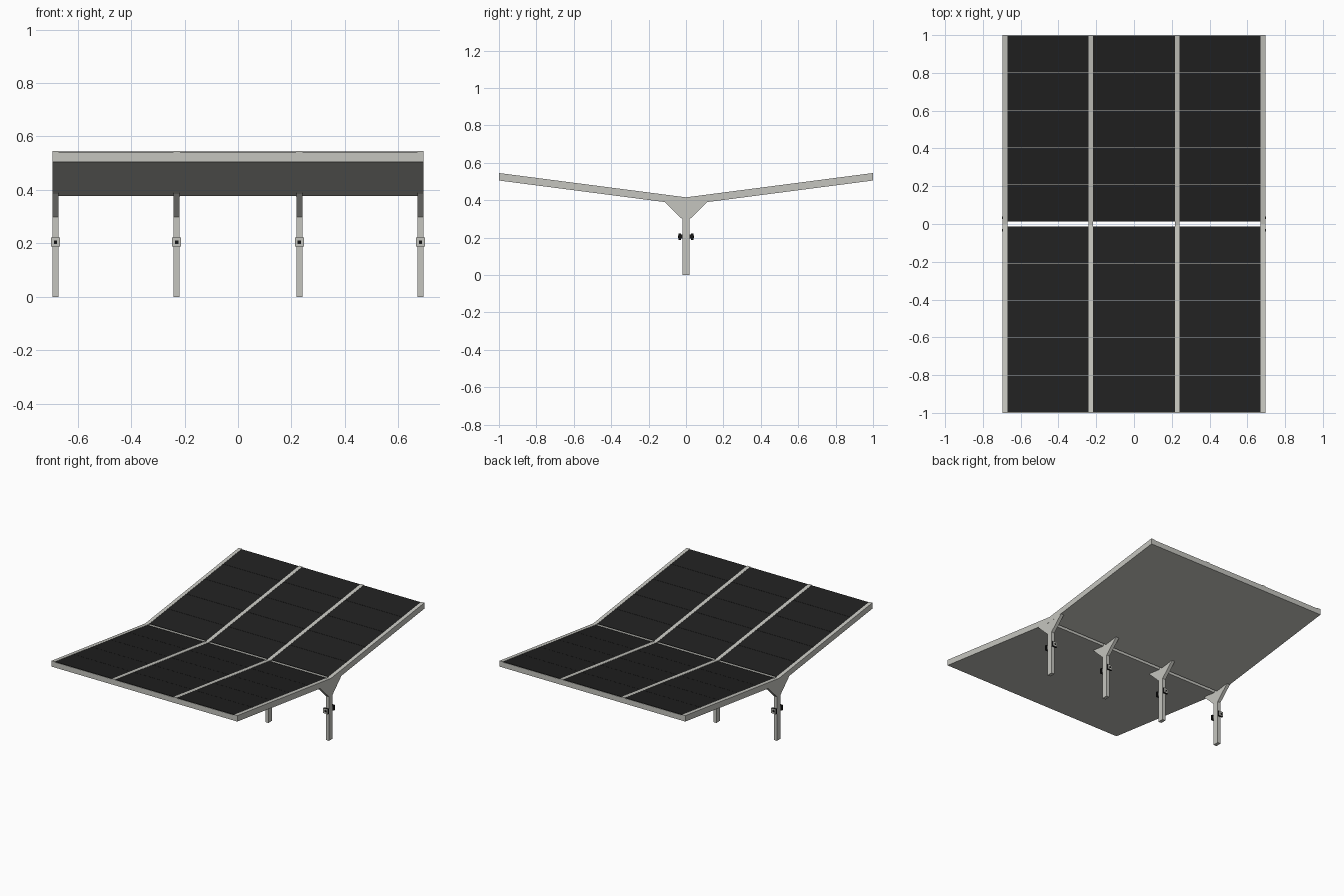
import bpy, bmesh

if "Cube" in bpy.data.objects:
    bpy.data.objects.remove(bpy.data.objects["Cube"])

def material(name, rgb):
    m = bpy.data.materials.new(name)
    m.diffuse_color = (*rgb, 1)
    m.use_nodes = True
    m.node_tree.nodes["Principled BSDF"].inputs["Base Color"].default_value = m.diffuse_color
    return m

GREY = material("light grey metal", (0.56, 0.56, 0.52))
BLACK = material("solar black", (0.015, 0.015, 0.015))
DARK = material("lamp black", (0.008, 0.008, 0.008))

HALF_X = 0.695
SLOPE = 0.13
GAP = 0.012
POSTS = (-0.683, -0.23, 0.23, 0.683)
W = 0.024          # width of posts and rails


def top(y):
    return 0.415 + SLOPE * abs(y)


def prism(name, profile, x0, x1, mat):
    """Extrude a (y, z) outline along x."""
    bm = bmesh.new()
    face = bm.faces.new([bm.verts.new((x0, y, z)) for y, z in profile])
    out = bmesh.ops.extrude_face_region(bm, geom=[face])["geom"]
    moved = [g for g in out if isinstance(g, bmesh.types.BMVert)]
    bmesh.ops.translate(bm, verts=moved, vec=(x1 - x0, 0, 0))
    bmesh.ops.recalc_face_normals(bm, faces=bm.faces)
    me = bpy.data.meshes.new(name)
    bm.to_mesh(me)
    bm.free()
    me.materials.append(mat)
    ob = bpy.data.objects.new(name, me)
    bpy.context.collection.objects.link(ob)
    return ob


def box(name, x, y0, y1, z, size, mat):
    h = size / 2
    return prism(name, [(y0, z - h), (y1, z - h), (y1, z + h), (y0, z + h)],
                 x - h, x + h, mat)


def strip(s, a, b, lo, hi):
    """Sloped strip outline from y=a to y=b, offsets measured from the roof top."""
    return [(s * a, top(a) + lo), (s * b, top(b) + lo),
            (s * b, top(b) + hi), (s * a, top(a) + hi)]


# Roof wings, with an open drainage slot along the valley
for s, side in ((-1, "front"), (1, "back")):
    prism(f"{side}_roof_wing", strip(s, GAP, 1, -0.04, -0.004),
          -HALF_X, HALF_X, GREY)
    # Solar panels: three bays of five rows with hairline seams
    step = (0.998 - GAP) / 5
    for i in range(3):
        x0, x1 = POSTS[i] + W / 2, POSTS[i + 1] - W / 2
        for r in range(5):
            a = GAP + r * step
            prism(f"{side}_solar_panel", strip(s, a, a + step - 0.0015, -0.0042, -0.001),
                  x0, x1, BLACK)

for x in POSTS:
    # V-shaped rail between the panel bays
    rail = [(-1, top(1)), (0, top(0)), (1, top(1)),
            (1, top(1) - 0.0395), (0, top(0) - 0.0395), (-1, top(1) - 0.0395)]
    prism("roof_rail", rail, x - W / 2, x + W / 2, GREY)
    # Post with flared bracket head
    post = [(-0.02, 0), (0.02, 0), (0.02, 0.298), (0.112, 0.388),
            (0.112, 0.40), (0, 0.39), (-0.112, 0.40), (-0.112, 0.388), (-0.02, 0.298)]
    prism("post_and_bracket", post, x - W / 2 + 0.0003, x + W / 2 - 0.0003, GREY)
    # Lamps on both faces of the post
    for s in (-1, 1):
        box("lamp_mount", x, s * 0.019, s * 0.027, 0.205, 0.022, DARK)
        box("lamp_housing", x, s * 0.027, s * 0.039, 0.205, 0.034, DARK)
        box("lamp_face", x, s * 0.039, s * 0.0405, 0.205, 0.033, GREY)
        box("lamp_bulb", x, s * 0.0405, s * 0.0415, 0.205, 0.013, DARK)
